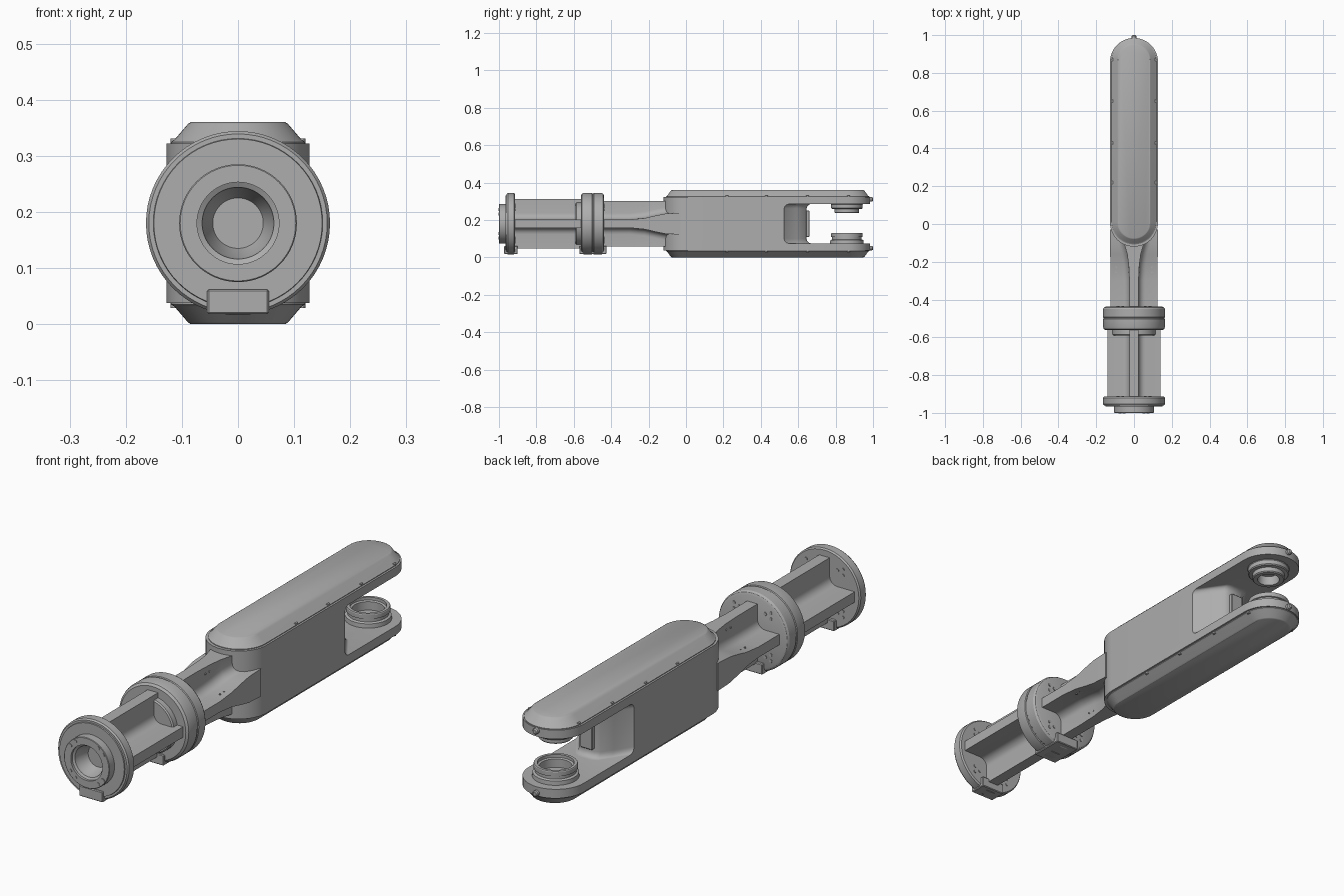
import bpy, bmesh, math
from mathutils import Matrix, Vector

if "Cube" in bpy.data.objects:
    bpy.data.objects.remove(bpy.data.objects["Cube"])

AXIS_Z = 0.18      # height of the arm's long axis
PIVOT_Y = 0.86     # fork pivot
HALF_W = 0.127     # half width of the housing


def material(name, value):
    m = bpy.data.materials.new(name)
    m.use_nodes = True
    colour = (value, value, value, 1)
    m.diffuse_color = colour
    bsdf = next(n for n in m.node_tree.nodes if n.type == 'BSDF_PRINCIPLED')
    bsdf.inputs["Base Color"].default_value = colour
    return m


GREY = material("machined_grey", 0.42)


def finish(name, bm, angle=30):
    bmesh.ops.recalc_face_normals(bm, faces=bm.faces)
    me = bpy.data.meshes.new(name)
    bm.to_mesh(me)
    bm.free()
    ob = bpy.data.objects.new(name, me)
    bpy.context.collection.objects.link(ob)
    me.materials.append(GREY)
    bpy.ops.object.select_all(action='DESELECT')
    ob.select_set(True)
    bpy.context.view_layer.objects.active = ob
    bpy.ops.object.shade_smooth_by_angle(angle=math.radians(angle))
    return ob


def loft(name, rings):
    """Skin equal-length rings of points and cap both ends."""
    bm = bmesh.new()
    loops = [[bm.verts.new(p) for p in ring] for ring in rings]
    n = len(loops[0])
    for a, b in zip(loops, loops[1:]):
        for i in range(n):
            j = (i + 1) % n
            bm.faces.new((a[i], a[j], b[j], b[i]))
    bm.faces.new(loops[0])
    bm.faces.new(loops[-1])
    return finish(name, bm)


def turned(name, profile, along='Y', centre=(0, 0, AXIS_Z), seg=64):
    """Turn (radius, height) points around an axis through centre."""
    rings = []
    for r, h in profile:
        ring = []
        for i in range(seg):
            a = 2 * math.pi * i / seg
            c, s = r * math.cos(a), r * math.sin(a)
            p = (c, h, s) if along == 'Y' else (c, s, h) if along == 'Z' else (h, c, s)
            ring.append(Vector(p) + Vector(centre))
        rings.append(ring)
    return loft(name, rings)


def box(name, lo, hi):
    bm = bmesh.new()
    lo, hi = Vector(lo), Vector(hi)
    bmesh.ops.create_cube(bm, size=1, matrix=Matrix.Translation((lo + hi) / 2)
                          @ Matrix.Diagonal((*(hi - lo), 1)))
    bmesh.ops.bevel(bm, geom=bm.edges[:], offset=0.003, segments=1, affect='EDGES')
    return finish(name, bm)


def capsule(r, y0, y1, z, seg=24):
    """Stadium outline lying flat at height z."""
    pts = []
    for cy, start in ((y1 - r, 0), (y0 + r, math.pi)):
        for i in range(seg + 1):
            a = start + math.pi * i / seg
            pts.append((r * math.cos(a), cy + r * math.sin(a), z))
    return pts


def cross_ring(y, hx, hz, tx, tz, fillet=0.035, steps=6):
    """Plus-shaped section with filleted inner corners."""
    quad = [(hx, tz)]
    for i in range(steps + 1):
        a = math.pi * 1.5 - math.pi / 2 * i / steps
        quad.append((tx + fillet + fillet * math.cos(a), tz + fillet + fillet * math.sin(a)))
    quad.append((tx, hz))
    pts = quad + [(-x, z) for x, z in reversed(quad)]
    pts += [(-x, -z) for x, z in quad] + [(x, -z) for x, z in reversed(quad)]
    return [(x, y, AXIS_Z + z) for x, z in pts]


# Front flange with open collar
turned("front_flange", [
    (0.001, -0.925), (0.045, -0.925), (0.061, -0.965), (0.064, -0.985), (0.073, -0.99),
    (0.073, -1), (0.103, -1), (0.105, -0.998), (0.105, -0.965), (0.15, -0.965),
    (0.151, -0.96), (0.159, -0.96), (0.164, -0.953), (0.164, -0.92), (0.159, -0.914),
    (0.001, -0.914)])

# Collar bolts
for i, deg in enumerate((35, 55, 125, 145, 215, 235, 305, 325)):
    a = math.radians(deg)
    turned("collar_bolt", [(0.008, -1.002), (0.008, -0.98)],
           centre=(0.092 * math.cos(a), 0, AXIS_Z + 0.092 * math.sin(a)), seg=12)

# Middle coupling: two rounded discs, groove and hub
turned("middle_coupling", [
    (0.001, -0.59), (0.11, -0.59), (0.115, -0.585), (0.115, -0.562), (0.152, -0.562),
    (0.161, -0.555), (0.164, -0.545), (0.164, -0.503), (0.161, -0.5), (0.161, -0.496),
    (0.164, -0.493), (0.164, -0.45), (0.159, -0.442), (0.15, -0.438), (0.001, -0.438)])

# Flat key blocks under both flanges
box("front_key_block", (-0.055, -0.972, 0.018), (0.055, -0.9, 0.062))
box("middle_key_block", (-0.055, -0.57, 0.018), (0.055, -0.425, 0.062))

# Ribbed beams, the rear one flaring into the housing
loft("front_beam", [cross_ring(y, 0.14, 0.133, 0.024, 0.022) for y in (-0.92, -0.55)])
loft("rear_beam", [cross_ring(*s) for s in (
    (-0.45, 0.125, 0.122, 0.024, 0.022), (-0.3, 0.125, 0.122, 0.024, 0.022),
    (-0.22, 0.125, 0.122, 0.028, 0.03), (-0.16, 0.126, 0.122, 0.036, 0.044),
    (-0.11, HALF_W, 0.122, 0.05, 0.054), (-0.03, HALF_W, 0.122, 0.06, 0.058))])

# Dowel heads on the beam ribs and flange backs
for sx in (-1, 1):
    for sz in (-1, 1):
        for y in (-0.255, -0.228):
            turned("rib_dowel", [(0.004, -0.002), (0.004, 0.002)], 'X',
                   (sx * 0.028, y, AXIS_Z + sz * 0.095), 10)
            turned("fin_dowel", [(0.004, -0.002), (0.004, 0.002)], 'Z',
                   (sx * 0.095, y, AXIS_Z + sz * 0.029), 10)
        for y in (-0.914, -0.438):
            for dx, dz in ((0.06, 0.09), (0.085, 0.075), (0.085, 0.1)):
                turned("flange_bolt", [(0.007, -0.003), (0.007, 0.003)], 'Y',
                       (sx * dx, y, AXIS_Z + sz * dz), 12)

# Housing, with the fork opening cut around a tapered nose
body = loft("housing", [capsule(HALF_W, -0.12, 0.985, z) for z in (0.038, 0.322)])
nose = [(0.3, 0.5), (0.14, 0.515), (0.12, 0.53), (0.08, 0.59), (0.05, 0.635), (0.03, 0.645)]
plan = nose + [(-x, y) for x, y in reversed(nose)] + [(-0.3, 1.2), (0.3, 1.2)]


def opening(z, inset):
    return [(x, y + inset if y < 1 else y, z) for x, y in plan]


r = 0.025
corner = [(r * (1 - math.sin(a)), r * (1 - math.cos(a)))
          for a in (math.pi / 2 * i / 5 for i in range(6))]
levels = [(0.075 + h, i) for i, h in corner] + [(0.285 - h, i) for i, h in reversed(corner)]
cutter = loft("fork_cutter", [opening(z, i) for z, i in levels])
cutter.hide_render = True
mod = body.modifiers.new("fork_opening", 'BOOLEAN')
mod.object, mod.operation, mod.solver = cutter, 'DIFFERENCE', 'EXACT'
bpy.context.view_layer.objects.active = body
bpy.ops.object.modifier_apply(modifier=mod.name)
bpy.data.objects.remove(cutter)
bpy.ops.object.select_all(action='DESELECT')
body.select_set(True)
bpy.context.view_layer.objects.active = body
bpy.ops.object.shade_smooth_by_angle(angle=math.radians(30))

# Cable port on the nose
box("cable_port", (-0.028, 0.62, 0.11), (0.028, 0.66, 0.25))

# Chamfered covers with edge screws, above and below
for name, s in (("top_cover", 1), ("bottom_cover", -1)):
    loft(name, [capsule(w, -0.105 + i, 0.978 - i, AXIS_Z + s * h) for w, i, h in (
        (0.119, -0.003, 0.138), (0.119, -0.003, 0.145), (0.113, 0.004, 0.149),
        (0.089, 0.024, 0.177), (0.084, 0.03, 0.18))])
    for sx in (-1, 1):
        for y in (0.22, 0.43, 0.65, 0.87):
            turned("cover_screw", [(0.008, -0.006), (0.008, 0.006)], 'Z',
                   (sx * 0.112, y, AXIS_Z + s * 0.145), 12)
    turned("end_screw", [(0.012, 0.96), (0.012, 0.995), (0.008, 1)], 'Y',
           (0, 0, AXIS_Z + s * 0.13), 16)

# Fork bearings: open lower cup and stepped upper boss
pivot = (0, PIVOT_Y, 0)
turned("lower_bearing", [
    (0.001, 0.08), (0.062, 0.08), (0.062, 0.115), (0.07, 0.118), (0.07, 0.13), (0.082, 0.13),
    (0.084, 0.127), (0.084, 0.11), (0.079, 0.108), (0.079, 0.096), (0.088, 0.092),
    (0.09, 0.07), (0.001, 0.07)], 'Z', pivot)
turned("upper_bearing", [
    (0.001, 0.275), (0.042, 0.275), (0.045, 0.236), (0.062, 0.236), (0.066, 0.24),
    (0.066, 0.258), (0.08, 0.26), (0.084, 0.264), (0.084, 0.282), (0.09, 0.29),
    (0.001, 0.29)], 'Z', pivot)
